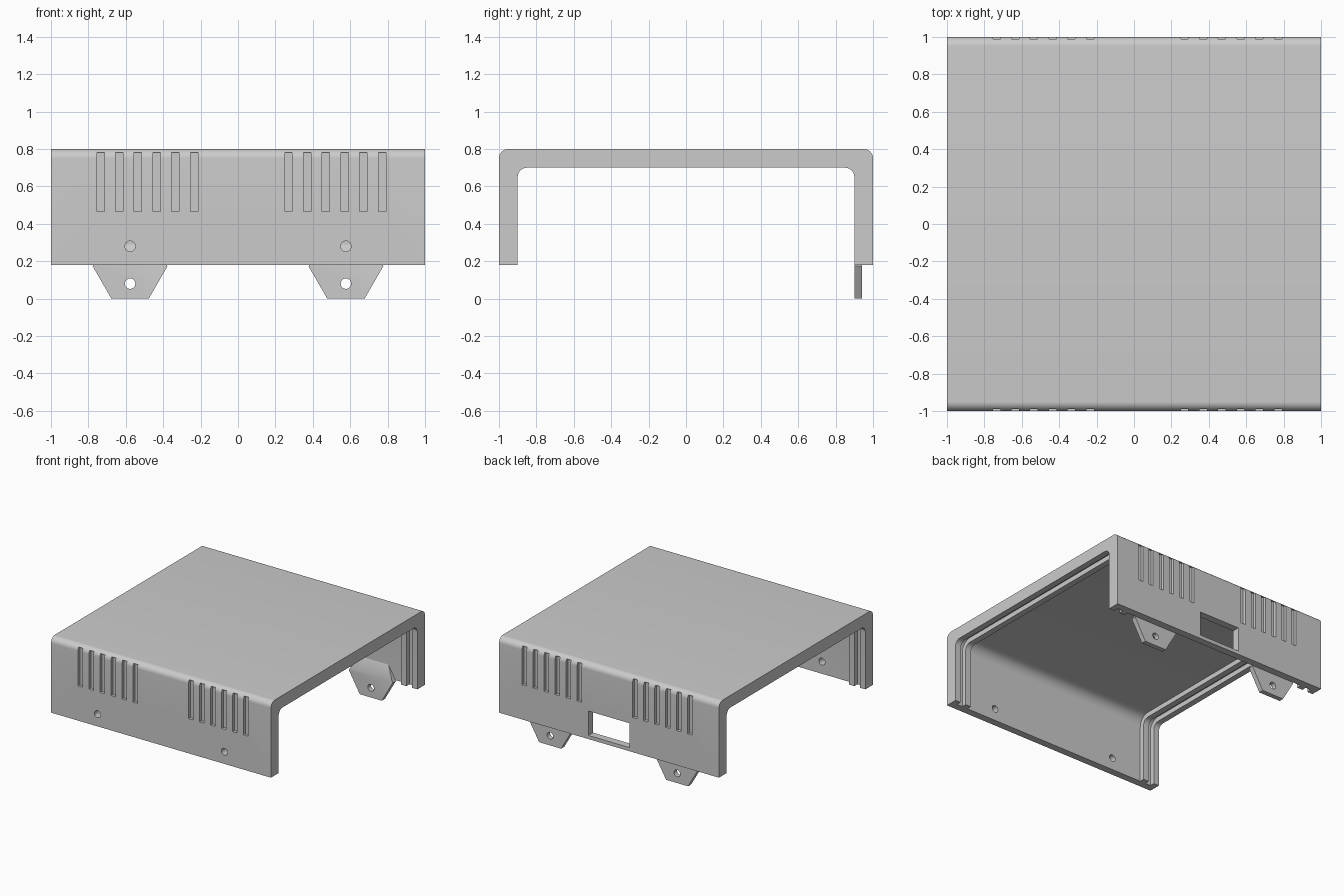
import bpy, bmesh, math
from mathutils import Vector

if "Cube" in bpy.data.objects:
    bpy.data.objects.remove(bpy.data.objects["Cube"])

grey = bpy.data.materials.new("light_grey")
grey.use_nodes = True
colour = (0.6, 0.6, 0.6, 1)
grey.diffuse_color = colour
grey.node_tree.nodes["Principled BSDF"].inputs["Base Color"].default_value = colour


def add_prism(bm, points, sweep):
    """Extrude a closed outline along a vector."""
    base = bm.faces.new([bm.verts.new(p) for p in points])
    copy = bmesh.ops.extrude_face_region(bm, geom=[base], use_keep_orig=True)
    moved = [g for g in copy["geom"] if isinstance(g, bmesh.types.BMVert)]
    bmesh.ops.translate(bm, verts=moved, vec=sweep)


def finish(name, bm):
    bmesh.ops.recalc_face_normals(bm, faces=bm.faces)
    mesh = bpy.data.meshes.new(name)
    bm.to_mesh(mesh)
    bm.free()
    mesh.materials.append(grey)
    ob = bpy.data.objects.new(name, mesh)
    bpy.context.collection.objects.link(ob)
    return ob


def cut(ob, cutter):
    """Subtract the cutter, then throw it away."""
    mod = ob.modifiers.new("cut", 'BOOLEAN')
    mod.operation = 'DIFFERENCE'
    mod.solver = 'EXACT'
    mod.object = cutter
    bpy.context.view_layer.objects.active = ob
    bpy.ops.object.modifier_apply(modifier=mod.name)
    bpy.data.objects.remove(cutter)


def smooth(ob):
    bpy.ops.object.select_all(action='DESELECT')
    ob.select_set(True)
    bpy.context.view_layer.objects.active = ob
    bpy.ops.object.shade_smooth_by_angle(angle=math.radians(30))


def arch(half, top, radius, bottom, x, steps=10):
    """Arch outline in the YZ plane with rounded upper corners."""
    right = [Vector((x, half, bottom))]
    for i in range(steps + 1):
        a = math.pi / 2 * i / steps
        right.append(Vector((x, half - radius + radius * math.cos(a),
                             top - radius + radius * math.sin(a))))
    return right + [Vector((x, -p.y, p.z)) for p in reversed(right)]


def circle(x, y, z, r, n, start=0):
    return [(x + r * math.cos(start + math.tau * i / n), y,
             z + r * math.sin(start + math.tau * i / n)) for i in range(n)]


def rect(x0, x1, y, z0, z1):
    return [(x0, y, z0), (x1, y, z0), (x1, y, z1), (x0, y, z1)]


BOTTOM = 0.18
TAB_X = 0.577

# Cover: rounded arch with end ribs left standing between inner recesses
bm = bmesh.new()
outline = arch(1, 0.8, 0.05, BOTTOM, -1) + arch(0.9, 0.7, 0.05, BOTTOM, -1)[::-1]
add_prism(bm, outline, (2, 0, 0))
cover = finish("cover", bm)

bm = bmesh.new()
for x0, x1 in ((-0.95, -0.9), (-0.85, 0.85), (0.9, 0.95)):
    add_prism(bm, arch(0.94, 0.74, 0.09, 0.1, x0), (x1 - x0, 0, 0))
cut(cover, finish("recess_cutter", bm))

# Blind vent slots in both walls, screw holes in front, window at the back
bm = bmesh.new()
for side in (-1, 1):
    for first in (-0.735, 0.27):
        for i in range(6):
            x = first + 0.1 * i
            add_prism(bm, rect(x - 0.02, x + 0.02, side * 0.975, 0.465, 0.78),
                      (0, side * 0.1, 0))
for x in (-TAB_X, TAB_X):
    add_prism(bm, circle(x, -1.1, 0.28, 0.028, 24), (0, 0.25, 0))
add_prism(bm, rect(-0.187, 0.187, 0.85, 0.21, 0.41), (0, 0.25, 0))
cut(cover, finish("opening_cutter", bm))
smooth(cover)

# Mounting tabs: hexagonal plates with a sloped top and a screw hole
for label, x in (("right", -TAB_X), ("left", TAB_X)):
    bm = bmesh.new()
    add_prism(bm, circle(x, 0.9, 0.1735, 0.2, 6), (0, 0.04, 0))
    sliced = bmesh.ops.bisect_plane(
        bm, geom=bm.verts[:] + bm.edges[:] + bm.faces[:],
        plane_co=(0, 0.94, 0.29), plane_no=(0, -0.105, 0.04), clear_outer=True)
    rim = [g for g in sliced["geom_cut"] if isinstance(g, bmesh.types.BMEdge)]
    bmesh.ops.holes_fill(bm, edges=rim)
    tab = finish("mounting_tab_" + label, bm)
    bm = bmesh.new()
    add_prism(bm, circle(x, 0.85, 0.08, 0.028, 24), (0, 0.2, 0))
    cut(tab, finish("hole_cutter", bm))
    smooth(tab)
